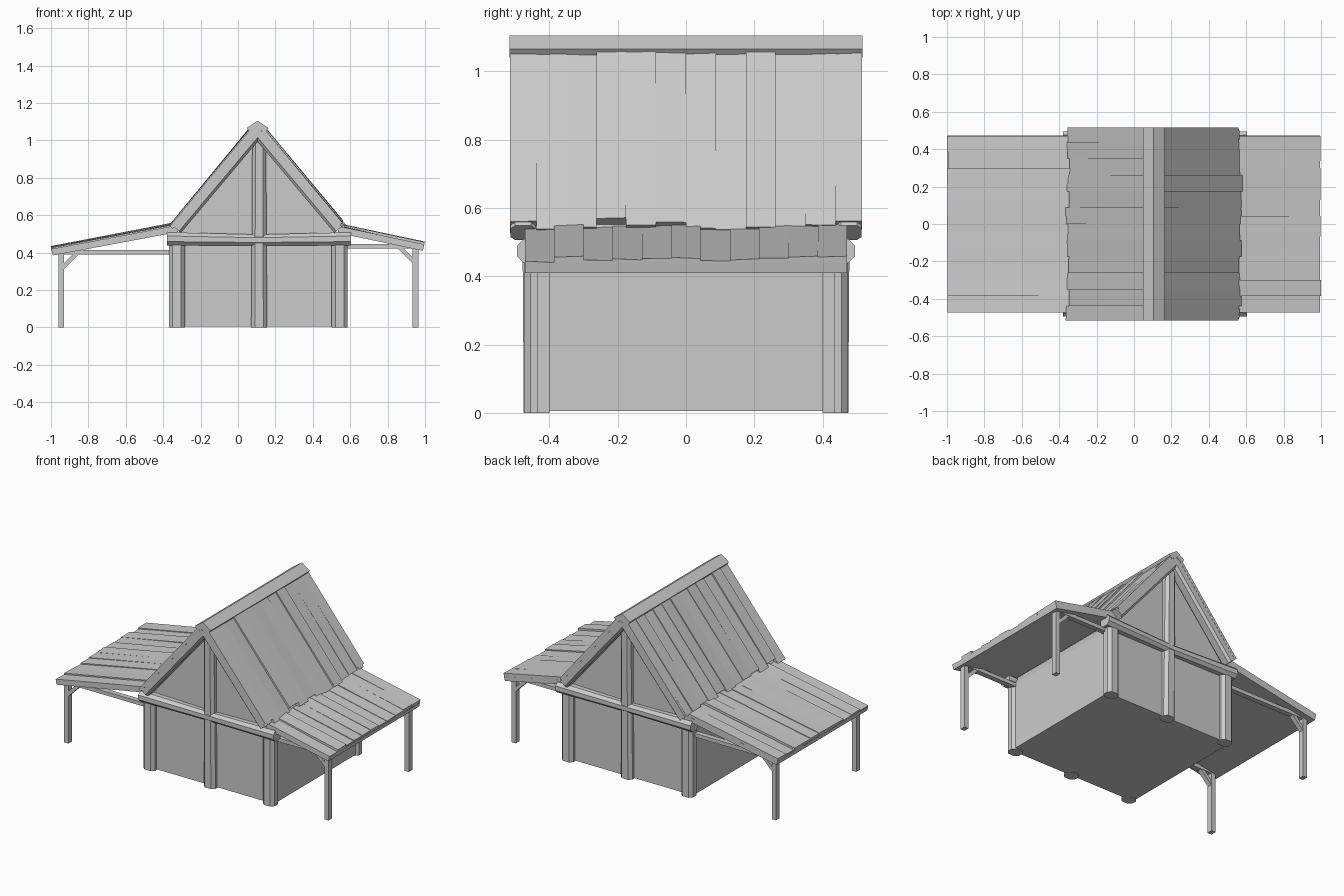
import bpy, random
from mathutils import Vector

if "Cube" in bpy.data.objects:
    bpy.data.objects.remove(bpy.data.objects["Cube"])
random.seed(4)
CX = 0.105  # ridge position in x


def make(name, verts, faces):
    me = bpy.data.meshes.new(name)
    me.from_pydata(verts, [], faces)
    import bmesh
    bm = bmesh.new()
    bm.from_mesh(me)
    bmesh.ops.recalc_face_normals(bm, faces=bm.faces)
    bm.to_mesh(me)
    bm.free()
    ob = bpy.data.objects.new(name, me)
    bpy.context.collection.objects.link(ob)
    return ob


def loft(name, a, b):
    n = len(a)
    faces = [list(range(n)), list(range(n, 2 * n))]
    faces += [[i, (i + 1) % n, n + (i + 1) % n, n + i] for i in range(n)]
    return make(name, list(a) + list(b), faces)


def prism(name, prof, y0, y1):
    return loft(name, [(x, y0, z) for x, z in prof], [(x, y1, z) for x, z in prof])


def beam(name, p, q, w, h, c=0.0, s=1.0):
    """Chamfered timber from p to q; w is across, h is along y. s scales the far end."""
    p, q = Vector(p), Vector(q)
    v = Vector((0, 1, 0))
    u = v.cross(q - p).normalized()
    a, b = w / 2, h / 2
    if c:
        sec = [(a, b - c), (a - c, b), (c - a, b), (-a, b - c),
               (-a, c - b), (c - a, -b), (a - c, -b), (a, c - b)]
    else:
        sec = [(a, b), (-a, b), (-a, -b), (a, -b)]
    return loft(name, [p + u * i + v * j for i, j in sec],
                [q + (u * i + v * j) * s for i, j in sec])


def planks(name, top, low, edges, t0, t1, jitter):
    """Row of uneven boards on a slope from top (x, z) to low (x, z)."""
    verts, faces = [], []
    A, B = Vector((top[0], 0, top[1])), Vector((low[0], 0, low[1]))
    d = (B - A).normalized()
    nrm = Vector((-d.z, 0, d.x))
    if nrm.z < 0:
        nrm = -nrm
    for y0, y1 in zip(edges, edges[1:]):
        a = A + d * random.uniform(0, 0.012)
        b = B - d * random.uniform(0, jitter)
        t = random.uniform(t0, t1)
        k = len(verts)
        for e in (a, b):
            for y, r in ((y0, 0), (y1, random.uniform(-.004, .004))):
                verts += [e + Vector((0, y, 0)), e + nrm * (t + r) + Vector((0, y, 0))]
        faces += [[k + i for i in f] for f in ((0, 1, 3, 2), (4, 5, 7, 6), (0, 1, 5, 4),
                                               (2, 3, 7, 6), (1, 3, 7, 5), (0, 2, 6, 4))]
    return make(name, verts, faces)


# House body with gable ends
prism("house_body", [(-0.36, 0.005), (0.57, 0.005), (0.57, 0.44), (0.535, 0.5),
                     (CX, 1.03), (-0.325, 0.5), (-0.36, 0.44)], -0.44, 0.44)

for s, side in ((-1, "front"), (1, "back")):
    # Corner posts and king post
    for x in (-0.327, 0.543):
        beam(side + "_corner_post", (x, s * 0.438, 0), (x, s * 0.438, 0.45), 0.085, 0.074, 0.02)
    beam(side + "_centre_post", (0.113, s * 0.437, 0), (0.113, s * 0.45, 1.03), 0.085, 0.076, 0.02, 0.85)
    # Tie beam, thicker toward both ends
    for x in (-0.38, 0.605):
        beam(side + "_tie_beam", (x, s * 0.455, 0.474), (CX, s * 0.447, 0.467), 0.07, 0.08, 0.02, 0.85)
    # Rafters under the roof edge
    for m in (-1, 1):
        beam(side + "_rafter", (CX + m * 0.435, s * 0.477, 0.527), (CX, s * 0.477, 1.045),
             0.066, 0.074, 0.014)

# Main roof: decking and boards on both slopes
main_edges = [-0.515] + [-0.4375 + 0.0875 * i for i in range(11)] + [0.515]
for m, side in ((-1, "left"), (1, "right")):
    prism(side + "_roof_deck", [(CX, 1.077), (CX + m * 0.445, 0.54),
                                (CX + m * 0.425, 0.525), (CX, 1.04)], -0.512, 0.512)
    planks(side + "_roof_boards", (CX + m * 0.02, 1.05), (CX + m * 0.457, 0.524),
           main_edges, 0.016, 0.028, 0.04)

# Ridge cap
prism("ridge_cap", [(CX, 1.105), (CX + 0.058, 1.066), (CX + 0.038, 1.04), (CX, 1.065),
                    (CX - 0.038, 1.04), (CX - 0.058, 1.066)], -0.516, 0.516)

# Lean-to roofs: inner (x, z) and outer (x, z) of the deck top, post x, strut z
side_edges = [-0.472 + 0.0858 * i for i in range(12)]
for side, inner, outer, px, sz in (("left", (-0.32, 0.54), (-0.997, 0.412), -0.945, 0.402),
                                   ("right", (0.535, 0.535), (0.995, 0.437), 0.949, 0.433)):
    prism(side + "_lean_to_deck", [inner, outer, (outer[0] * 0.993, outer[1] - 0.027),
                                   (inner[0], inner[1] - 0.03)], -0.472, 0.472)
    planks(side + "_lean_to_boards", inner, outer, side_edges, 0.007, 0.022, 0.004)
    m = 1 if px > 0 else -1
    for y in (-0.418, 0.418):
        beam(side + "_lean_to_post", (px, y, 0), (px, y, sz + 0.002), 0.03, 0.036)
        beam(side + "_lean_to_strut", (px, y, sz), (m * 0.35, y, sz), 0.024, 0.034)
        beam(side + "_lean_to_brace", (px - m * 0.005, y, sz - 0.085),
             (px - m * 0.085, y, sz - 0.004), 0.022, 0.03)
